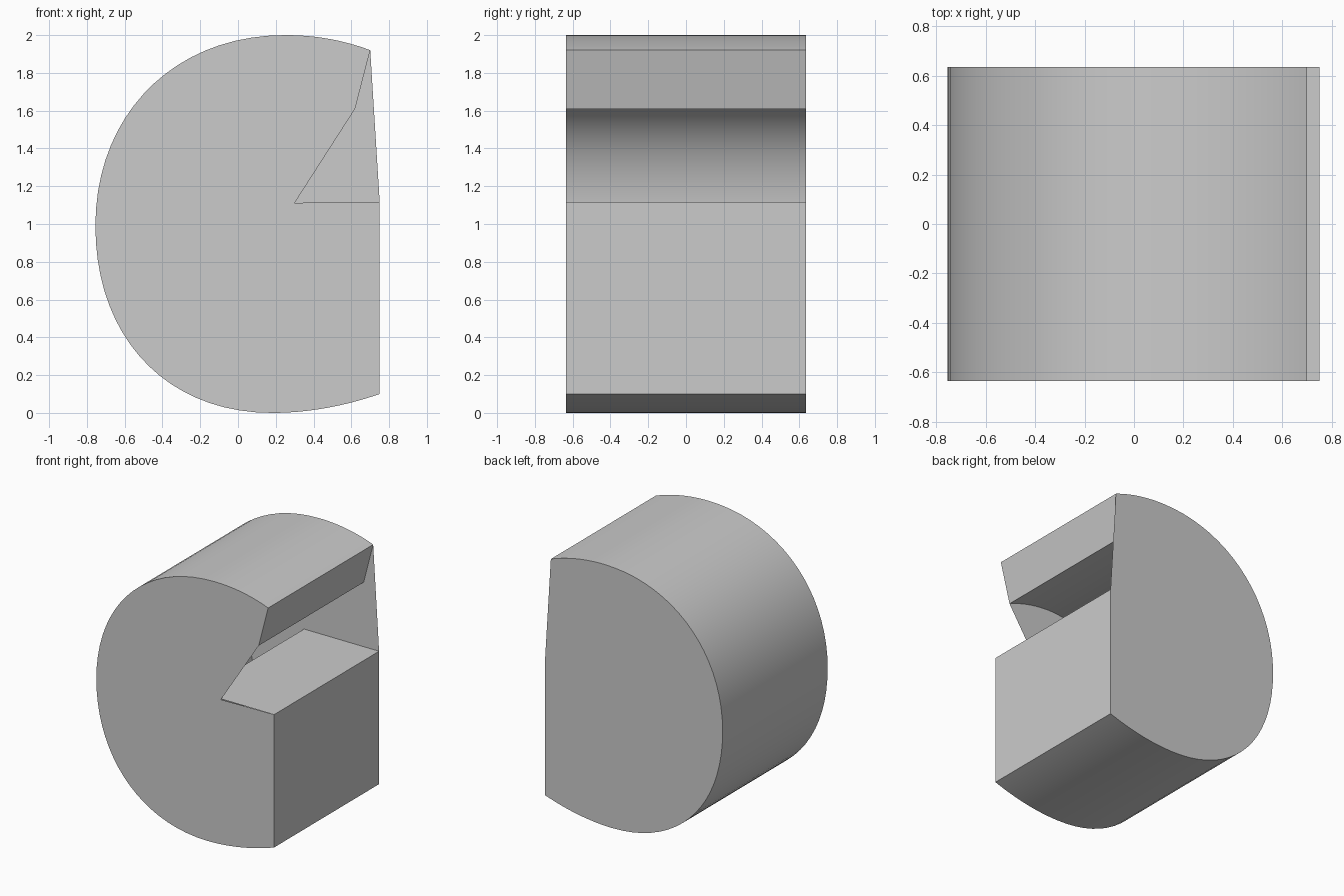
import bpy, bmesh
from mathutils import Vector
from mathutils.geometry import interpolate_bezier

if "Cube" in bpy.data.objects:
    bpy.data.objects.remove(bpy.data.objects["Cube"])

DEPTH = 0.635  # half thickness
STEPS = 20


def curve(segments):
    """Chain cubic segments given as (start, handle, handle, end)."""
    pts = []
    for seg in segments:
        part = interpolate_bezier(*[Vector((x, 0, z)) for x, z in seg], STEPS)
        pts += [(p.x, p.z) for p in part[(1 if pts else 0):]]
    return pts


def make_object(name, ribbons=(), caps=()):
    """Ribbons are profiles swept through the depth, caps are flat faces at one y."""
    bm = bmesh.new()
    for pts in ribbons:
        front = [bm.verts.new((x, -DEPTH, z)) for x, z in pts]
        back = [bm.verts.new((x, DEPTH, z)) for x, z in pts]
        for i in range(len(pts) - 1):
            bm.faces.new((front[i], back[i], back[i + 1], front[i + 1]))
    for pts, y in caps:
        f = bm.faces.new([bm.verts.new((x, y, z)) for x, z in pts])
        f.normal_update()
        if f.normal.y * y < 0:
            f.normal_flip()
    bmesh.ops.remove_doubles(bm, verts=bm.verts, dist=1e-5)
    mesh = bpy.data.meshes.new(name)
    bm.to_mesh(mesh)
    bm.free()
    ob = bpy.data.objects.new(name, mesh)
    bpy.context.collection.objects.link(ob)
    bpy.context.view_layer.objects.active = ob
    ob.select_set(True)
    bpy.ops.object.shade_smooth_by_angle(angle=0.5)
    ob.select_set(False)


# Rounded outer outline, from the top lip round the left to the lower right
outer = curve([
    ((0.70, 1.92), (0.56, 1.973), (0.41, 2.0), (0.25, 2.0)),
    ((0.25, 2.0), (-0.34, 2.0), (-0.755, 1.58), (-0.755, 0.99)),
    ((-0.755, 0.99), (-0.755, 0.40), (-0.38, 0.0), (0.18, 0.0)),
    ((0.18, 0.0), (0.37, 0.0), (0.56, 0.035), (0.75, 0.10)),
])
right_side = [outer[-1], (0.75, 1.117)]

# Hollow interior: curved wall from the lip round to the inner foot of the bar
inner = curve([
    ((0.62, 1.61), (0.50, 1.662), (0.37, 1.69), (0.24, 1.69)),
    ((0.24, 1.69), (-0.12, 1.69), (-0.35, 1.42), (-0.35, 1.01)),
    ((-0.35, 1.01), (-0.35, 0.58), (-0.14, 0.31), (0.21, 0.31)),
    ((0.21, 0.31), (0.27, 0.31), (0.33, 0.32), (0.38, 0.335)),
])
bar = [(0.38, 0.335), (0.38, 0.81), (0.115, 0.81), (0.115, 1.117), (0.75, 1.117)]

make_object("outer_wall", [outer, right_side])
make_object("inner_wall", [inner, bar])
make_object("lip_end", [[(0.62, 1.61), (0.70, 1.92)]])

# The front cap has the notch, the back cap is closed
notch = [(0.30, 1.112), (0.62, 1.61)]
make_object("front_cap", caps=[(outer + right_side[1:] + notch, -DEPTH)])
make_object("back_cap", caps=[(outer + right_side[1:], DEPTH)])
